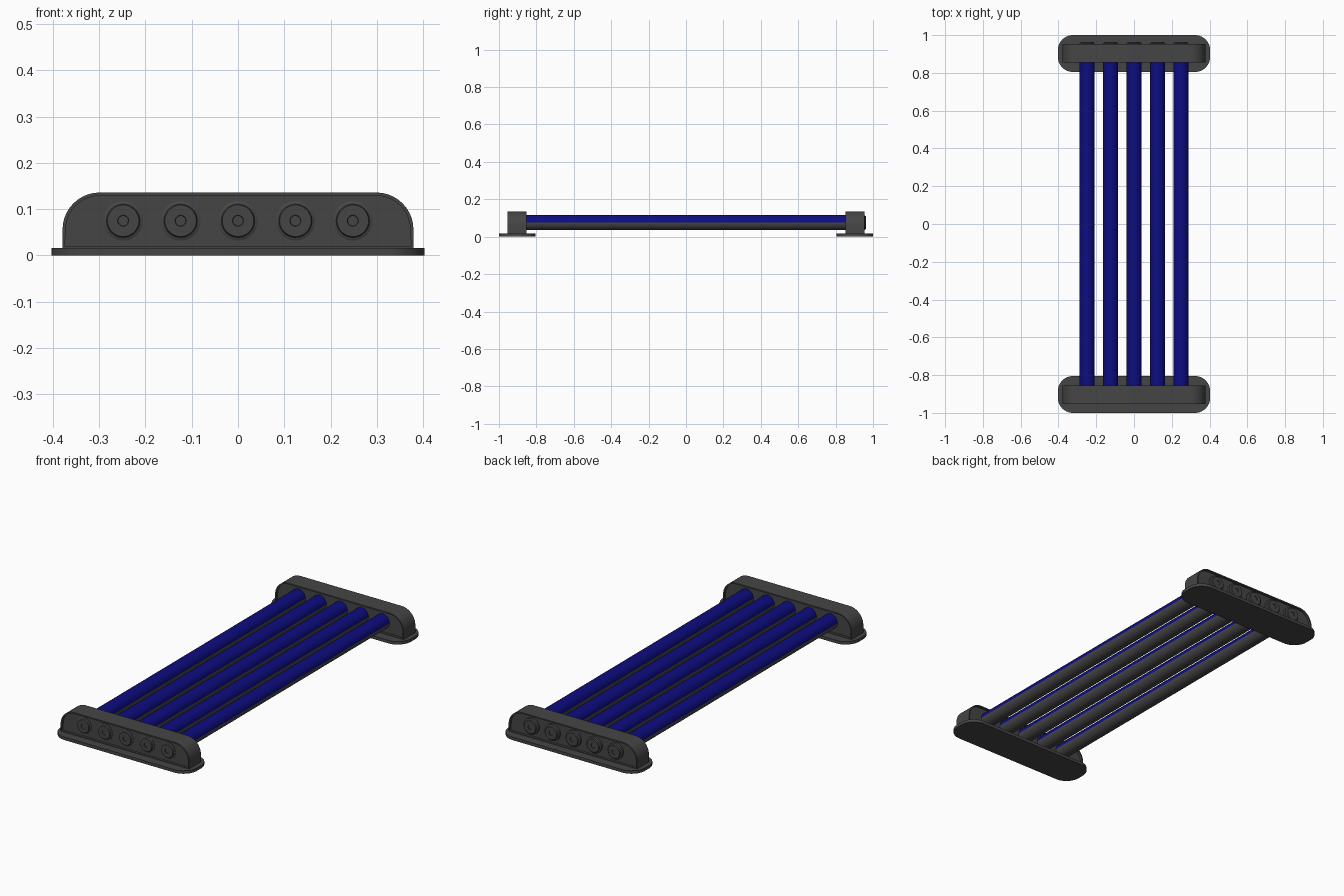
import bpy, bmesh, math
from mathutils import Matrix, Vector

cube = bpy.data.objects.get("Cube")
if cube:
    bpy.data.objects.remove(cube)


def material(name, rgb):
    m = bpy.data.materials.new(name)
    m.use_nodes = True
    m.diffuse_color = (*rgb, 1)
    m.node_tree.nodes["Principled BSDF"].inputs["Base Color"].default_value = (*rgb, 1)
    return m


GREY = material("dark grey", (0.06, 0.06, 0.06))
BLUE = material("deep blue", (0.004, 0.004, 0.22))
TUBE_Z, PITCH, HALF = 0.075, 0.124, 0.9


def finish(name, bm, mats):
    bmesh.ops.recalc_face_normals(bm, faces=bm.faces)
    me = bpy.data.meshes.new(name)
    bm.to_mesh(me)
    bm.free()
    ob = bpy.data.objects.new(name, me)
    bpy.context.collection.objects.link(ob)
    for m in mats:
        me.materials.append(m)
    bpy.ops.object.select_all(action="DESELECT")
    ob.select_set(True)
    bpy.context.view_layer.objects.active = ob
    bpy.ops.object.shade_smooth_by_angle(angle=math.radians(35))
    return ob


def arc(cx, cy, r, start, steps=10):
    """Quarter circle, counter-clockwise from the start angle in degrees."""
    angles = [math.radians(start + 90 * i / steps) for i in range(steps + 1)]
    return [(cx + r * math.cos(a), cy + r * math.sin(a)) for a in angles]


def extrude(bm, points, offset):
    face = bm.faces.new([bm.verts.new(p) for p in points])
    new = bmesh.ops.extrude_face_region(bm, geom=[face], use_keep_orig=True)
    verts = [g for g in new["geom"] if isinstance(g, bmesh.types.BMVert)]
    bmesh.ops.translate(bm, verts=verts, vec=Vector(offset))


def base_plate(name, y):
    w, d, r = 0.403, 0.0975, 0.08
    pts = (arc(w - r, d - r, r, 0) + arc(r - w, d - r, r, 90)
           + arc(r - w, r - d, r, 180) + arc(w - r, r - d, r, 270))
    bm = bmesh.new()
    extrude(bm, [(px, py + y, 0) for px, py in pts], (0, 0, 0.016))
    finish(name, bm, [GREY])


def housing(name, y):
    # Arched block with a shallow recessed panel on both long faces
    w, top, r, depth = 0.379, 0.136, 0.08, 0.1
    pts = [(-w, 0.014), (w, 0.014)] + arc(w - r, top - r, r, 0) + arc(r - w, top - r, r, 90)
    bm = bmesh.new()
    extrude(bm, [(px, y - depth / 2, pz) for px, pz in pts], (0, depth, 0))
    bmesh.ops.recalc_face_normals(bm, faces=bm.faces)
    panels = [f for f in bm.faces if len(f.verts) > 4]
    bmesh.ops.inset_individual(bm, faces=panels, thickness=0.007)
    for f in panels:
        n = f.normal.copy()
        new = bmesh.ops.extrude_discrete_faces(bm, faces=[f])["faces"]
        bmesh.ops.translate(bm, verts=new[0].verts, vec=n * -0.012)
    finish(name, bm, [GREY])


def lathe(name, x, profile):
    # Revolve (radius, y) pairs about the tube axis
    bm = bmesh.new()
    verts = [bm.verts.new((r, y, 0)) for r, y in profile]
    edges = [bm.edges.new(p) for p in zip(verts, verts[1:])]
    bmesh.ops.spin(bm, geom=verts + edges, cent=(0, 0, 0), axis=(0, 1, 0),
                   angle=math.tau, steps=32)
    bmesh.ops.remove_doubles(bm, verts=bm.verts, dist=0.00005)
    bmesh.ops.translate(bm, verts=bm.verts, vec=(x, 0, TUBE_Z))
    finish(name, bm, [GREY])


def tube(name, x):
    # Upper half blue, lower half grey
    bm = bmesh.new()
    rot = Matrix.Translation((x, 0, TUBE_Z)) @ Matrix.Rotation(math.pi / 2, 4, "X")
    bmesh.ops.create_cone(bm, cap_ends=True, segments=32, radius1=0.04, radius2=0.04,
                          depth=1.8, matrix=rot)
    for f in bm.faces:
        f.material_index = int(f.calc_center_median().z > TUBE_Z + 0.0001)
    finish(name, bm, [GREY, BLUE])


for end, sign, tip in (("front", -1, 0.953), ("back", 1, 0.963)):
    base_plate(end + "_base_plate", sign * 0.9025)
    housing(end + "_housing", sign * 0.904)
    for i in range(5):
        # Stepped end cap with a small dimple
        steps = [(0.043, 0.93), (0.043, tip - 0.009), (0.036, tip - 0.006),
                 (0.034, tip), (0.012, tip), (0.011, tip - 0.004), (0, tip - 0.004)]
        lathe(f"{end}_end_cap_{i + 1}", (i - 2) * PITCH, [(r, sign * y) for r, y in steps])

for i in range(5):
    tube(f"tube_{i + 1}", (i - 2) * PITCH)
